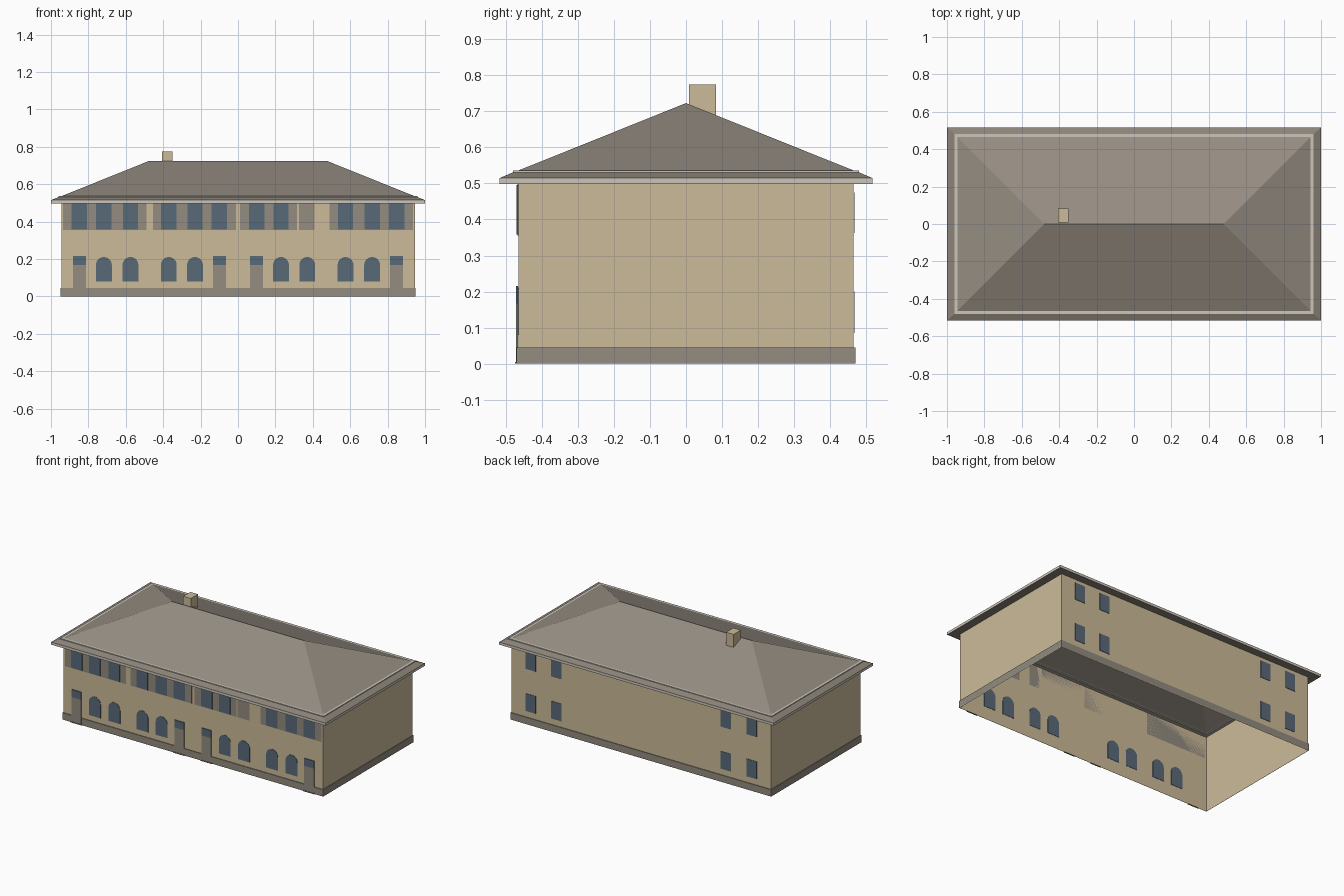
import bpy, bmesh, math

if "Cube" in bpy.data.objects:
    bpy.data.objects.remove(bpy.data.objects["Cube"])

def material(name, r, g, b):
    lin = lambda c: ((c / 255 + 0.055) / 1.055) ** 2.4
    m = bpy.data.materials.new(name)
    m.diffuse_color = (lin(r), lin(g), lin(b), 1)
    m.use_nodes = True
    m.node_tree.nodes["Principled BSDF"].inputs["Base Color"].default_value = m.diffuse_color
    return m

WALL = material("tan_plaster", 204, 187, 153)
STONE = material("grey_stone", 147, 140, 128)
ROOF = material("roof_grey_brown", 150, 141, 130)
EAVE = material("eave_grey", 140, 132, 121)
TRIM = material("light_trim", 204, 198, 187)
GLASS = material("blue_glass", 89, 106, 121)

def finish(name, bm, mat):
    bmesh.ops.remove_doubles(bm, verts=bm.verts, dist=1e-5)
    me = bpy.data.meshes.new(name)
    bm.to_mesh(me)
    bm.free()
    me.materials.append(mat)
    ob = bpy.data.objects.new(name, me)
    bpy.context.collection.objects.link(ob)
    return ob

def loft(name, mat, rings):
    """Skin a stack of centred rectangles (half x, half y, z)."""
    bm = bmesh.new()
    loops = []
    for hx, hy, z in rings:
        loops.append([(-hx, -hy, z), (hx, -hy, z), (hx, hy, z), (-hx, hy, z)])
    for a, b in zip(loops, loops[1:]):
        for i in range(4):
            j = (i + 1) % 4
            pts = []
            for p in (a[i], a[j], b[j], b[i]):
                if p not in pts:
                    pts.append(p)
            bm.faces.new([bm.verts.new(p) for p in pts])
    return finish(name, bm, mat)

def plate(name, mat, outline, y0, y1):
    """Extrude an x-z outline from y0 to y1."""
    bm = bmesh.new()
    f = bm.faces.new([bm.verts.new((x, y0, z)) for x, z in outline])
    ext = bmesh.ops.extrude_face_region(bm, geom=[f], use_keep_orig=True)
    for v in ext["geom"]:
        if isinstance(v, bmesh.types.BMVert):
            v.co.y = y1
    bmesh.ops.recalc_face_normals(bm, faces=bm.faces)
    return finish(name, bm, mat)

def rect(x0, x1, z0, z1):
    return [(x0, z0), (x1, z0), (x1, z1), (x0, z1)]

def arch(x, r, z0, z1):
    n = 12
    top = [(x + r * math.cos(math.pi * i / n), z1 - r + r * math.sin(math.pi * i / n))
           for i in range(n + 1)]
    return [(x - r, z0), (x + r, z0)] + top

# Shell, open underneath
loft("walls", WALL, [(.945, .465, 0), (.945, .465, .5)])
loft("plinth", STONE, [(.95, .47, 0), (.95, .47, .045), (.945, .465, .045)])

# Eaves, gutter trim and hipped roof
loft("soffit", EAVE, [(.945, .465, .498), (1, .517, .498)])
loft("fascia", TRIM, [(1, .517, .498), (1, .517, .515)])
loft("lower_roof_edge", EAVE, [(1, .517, .515), (.96, .48, .531)])
loft("roof_trim", TRIM, [(.96, .48, .531), (.96, .48, .536), (.945, .465, .536)])
loft("hip_roof", ROOF, [(.945, .465, .536), (.48, 0, .723)])
plate("chimney", WALL, rect(-.405, -.35, .66, .775), .008, .083)

# Ground floor arched windows, set through the wall
for s in (-1, 1):
    for x in (.23, .37, .575, .717):
        plate("arched_window", GLASS, arch(s * x, .0425, .08, .211), -.4675, -.463)

# Doors with transom glass and thresholds
for s in (-1, 1):
    for x in (.099, .848):
        cx = s * x
        plate("door", STONE, rect(cx - .035, cx + .035, 0, .167), -.4715, -.466)
        plate("door_transom", GLASS, rect(cx - .035, cx + .035, .167, .216), -.4715, -.466)
        plate("threshold", STONE, rect(cx - .04, cx + .04, 0, .005), -.475, -.466)

# Upper floor grey bands and windows (one bay is blank)
for x0, x1 in ((-.935, -.49), (-.455, -.01), (.01, .315), (.325, .41), (.49, .935)):
    plate("upper_band", STONE, rect(x0, x1, .355, .498), -.4675, -.465)
for x in (-.848, -.717, -.575, -.37, -.23, -.1, .1, .23, .575, .717, .848):
    plate("upper_window", GLASS, rect(x - .041, x + .041, .358, .496), -.47, -.466)

# Back windows
for x in (-.805, -.618, .618, .805):
    for z0, z1 in ((.085, .2), (.362, .475)):
        plate("back_window", GLASS, rect(x - .037, x + .037, z0, z1), .4655, .468)
